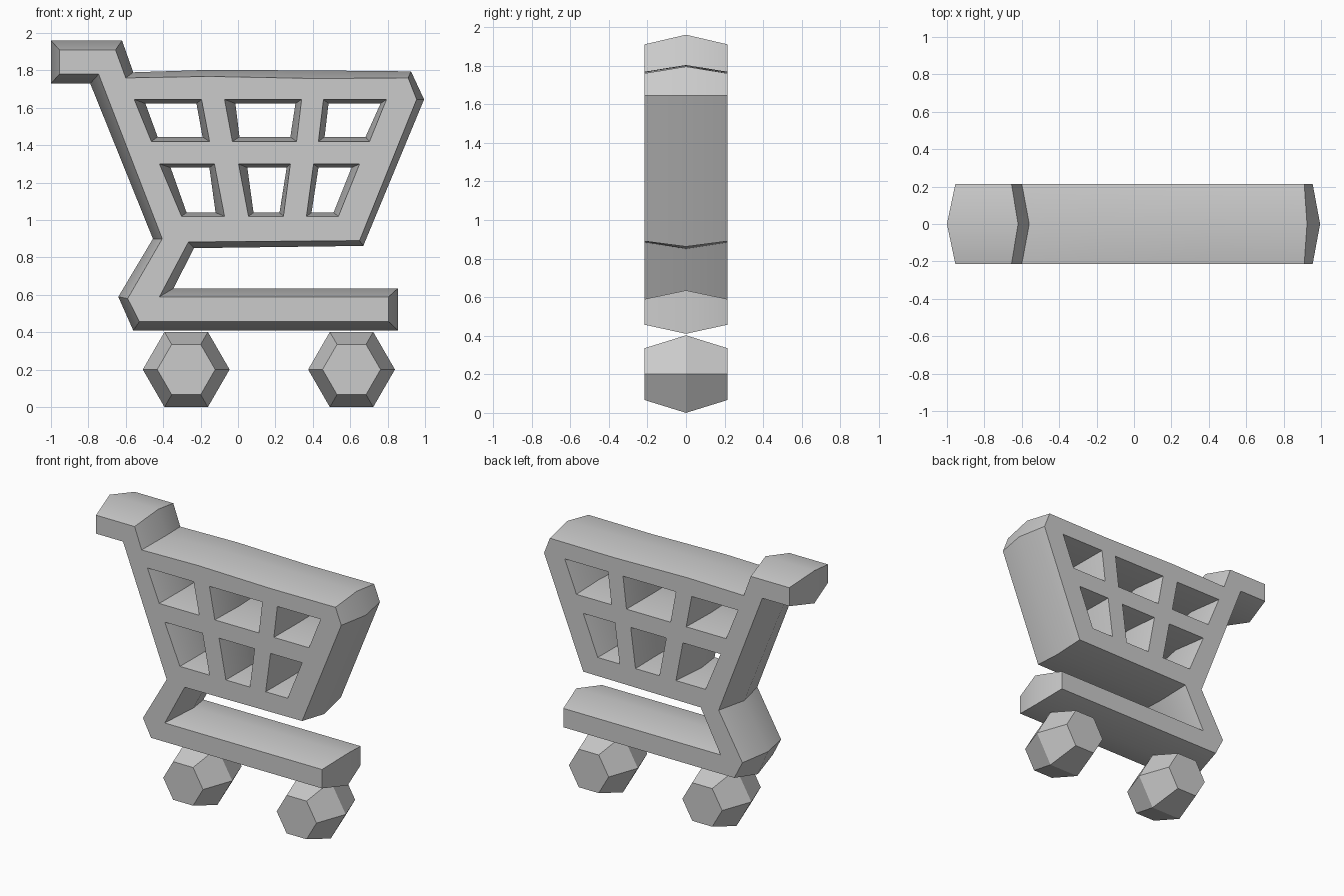
import bpy, bmesh, math

if "Cube" in bpy.data.objects:
    bpy.data.objects.remove(bpy.data.objects["Cube"])

HALF = 0.215  # half thickness of every part


def loft_part(name, loops):
    """Each loop is (face_pts, ridge_pts); walls run face -> ridge at y=0 -> face."""
    bm = bmesh.new()
    front_edges, back_edges = [], []
    for face, ridge in loops:
        rings = [[bm.verts.new((x, y, z)) for x, z in pts]
                 for pts, y in ((face, -HALF), (ridge, 0), (face, HALF))]
        n = len(face)
        for a, b in zip(rings, rings[1:]):
            for i in range(n):
                j = (i + 1) % n
                bm.faces.new((a[i], a[j], b[j], b[i]))
        for ring, store in ((rings[0], front_edges), (rings[2], back_edges)):
            store += [bm.edges.get((ring[i], ring[(i + 1) % n])) for i in range(n)]
    # flat caps, leaving the inner loops open
    for edges, ny in ((front_edges, -1), (back_edges, 1)):
        bmesh.ops.triangle_fill(bm, edges=edges, use_beauty=True, normal=(0, ny, 0))
    bmesh.ops.recalc_face_normals(bm, faces=bm.faces)
    mesh = bpy.data.meshes.new(name)
    bm.to_mesh(mesh)
    bm.free()
    ob = bpy.data.objects.new(name, mesh)
    bpy.context.collection.objects.link(ob)
    bpy.ops.object.select_all(action='DESELECT')
    ob.select_set(True)
    bpy.context.view_layer.objects.active = ob
    bpy.ops.object.shade_smooth_by_angle(angle=math.radians(30))
    return ob


# Cart outline: (ridge x, ridge z, face x, face z)
outline = [
    (-1.0, 1.96, -.955, 1.91), (-.62, 1.96, -.655, 1.91),    # handle
    (-.56, 1.79, -.60, 1.76), (-.16, 1.803, -.16, 1.768),    # basket rim
    (.41, 1.80, .41, 1.757), (.925, 1.795, .91, 1.76),
    (.995, 1.645, .955, 1.645), (.67, .862, .65, .89),       # basket front
    (-.235, .85, -.265, .883),                               # basket floor
    (-.345, .635, -.42, .59), (.855, .635, .805, .59),       # lower rail
    (.855, .41, .805, .457), (-.56, .41, -.527, .457),
    (-.64, .59, -.59, .58), (-.405 - .05, .90, -.405, .90),  # back post
    (-.79, 1.73, -.745, 1.78), (-1.0, 1.73, -.955, 1.78),
]
loops = [([(p[2], p[3]) for p in outline], [(p[0], p[1]) for p in outline])]

# Basket windows: rows of (face top, face bottom, ridge top, ridge bottom),
# each window as x of TL, TR, BR, BL on the face and then on the ridge
rows = [
    ((1.645, 1.42, 1.623, 1.445), [
        (-.555, -.195, -.152, -.463, -.495, -.222, -.19, -.43),
        (-.072, .34, .313, -.03, -.014, .307, .28, .008),
        (.457, .794, .703, .43, .484, .762, .682, .463)]),
    ((1.30, 1.02, 1.28, 1.04), [
        (-.42, -.126, -.072, -.302, -.36, -.153, -.12, -.275),
        (.003, .28, .243, .056, .05, .26, .222, .083),
        (.404, .65, .537, .366, .43, .607, .511, .393)]),
]
for (ft, fb, rt, rb), windows in rows:
    for w in windows:
        loops.append((list(zip(w[:4], (ft, ft, fb, fb))),
                      list(zip(w[4:], (rt, rt, rb, rb)))))
loft_part("cart_body", loops)


# Hexagonal wheels
def hexagon(cx, cz, r):
    return [(cx + r * math.cos(i * math.pi / 3), cz + r * math.sin(i * math.pi / 3))
            for i in range(6)]


for name, x in (("rear_wheel", -.277), ("front_wheel", .607)):
    loft_part(name, [(hexagon(x, .201, .155), hexagon(x, .201, .232))])
